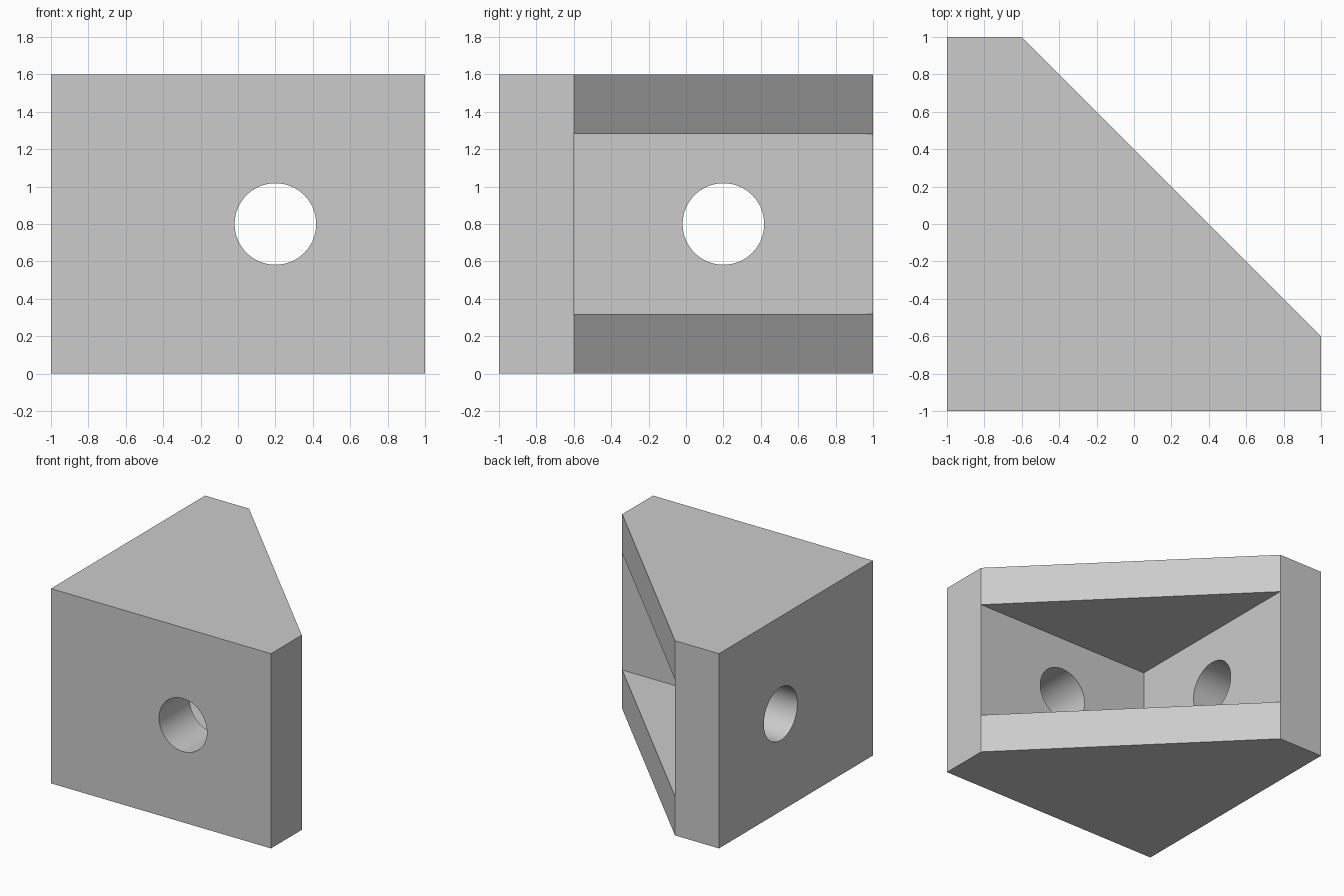
import bpy
import bmesh
from math import pi
from mathutils import Matrix

cube = bpy.data.objects.get("Cube")
if cube:
    bpy.data.objects.remove(cube, do_unlink=True)

HEIGHT, SHELF, WALL = 1.6, 0.32, 0.4
INNER = WALL - 1          # inner face of both walls
HOLE_AT, HOLE_R = 0.2, 0.218

grey = bpy.data.materials.new("plain grey")
grey.use_nodes = True
colour = (0.6, 0.6, 0.6, 1)
grey.diffuse_color = colour
grey.node_tree.nodes["Principled BSDF"].inputs["Base Color"].default_value = colour


def add_object(name, bm):
    bmesh.ops.recalc_face_normals(bm, faces=bm.faces)
    mesh = bpy.data.meshes.new(name)
    bm.to_mesh(mesh)
    bm.free()
    mesh.materials.append(grey)
    obj = bpy.data.objects.new(name, mesh)
    bpy.context.collection.objects.link(obj)
    return obj


def prism(name, outline, z0, z1):
    bm = bmesh.new()
    base = bm.faces.new([bm.verts.new((x, y, z0)) for x, y in outline])
    top = bmesh.ops.extrude_face_region(bm, geom=[base], use_keep_orig=True)
    verts = [v for v in top["geom"] if isinstance(v, bmesh.types.BMVert)]
    bmesh.ops.translate(bm, verts=verts, vec=(0, 0, z1 - z0))
    return add_object(name, bm)


def bolt_cutter(name, location, axis):
    bm = bmesh.new()
    place = Matrix.Translation(location) @ Matrix.Rotation(pi / 2, 4, axis)
    bmesh.ops.create_cone(bm, cap_ends=True, segments=64, radius1=HOLE_R,
                          radius2=HOLE_R, depth=WALL * 2, matrix=place)
    return add_object(name, bm)


# Corner block with a diagonal back face
bracket = prism("corner_bracket",
                [(-1, -1), (1, -1), (1, INNER), (INNER, 1), (-1, 1)], 0, HEIGHT)

# Pocket between the two shelves, and a bolt hole through each wall
mid = HEIGHT / 2
wall_mid = INNER - WALL / 2
cutters = [
    prism("pocket_cutter", [(INNER, INNER), (2, INNER), (2, 2), (INNER, 2)],
          SHELF, HEIGHT - SHELF),
    bolt_cutter("front_hole_cutter", (HOLE_AT, wall_mid, mid), 'X'),
    bolt_cutter("side_hole_cutter", (wall_mid, HOLE_AT, mid), 'Y'),
]
for cutter in cutters:
    cutter.hide_render = True
    cut = bracket.modifiers.new(cutter.name, 'BOOLEAN')
    cut.operation = 'DIFFERENCE'
    cut.solver = 'EXACT'
    cut.object = cutter

# Apply the cuts and drop the cutters
bpy.ops.object.select_all(action='DESELECT')
bpy.context.view_layer.objects.active = bracket
bracket.select_set(True)
for cutter in cutters:
    bpy.ops.object.modifier_apply(modifier=cutter.name)
    bpy.data.objects.remove(cutter, do_unlink=True)

bpy.ops.object.shade_smooth_by_angle(angle=pi / 6)
